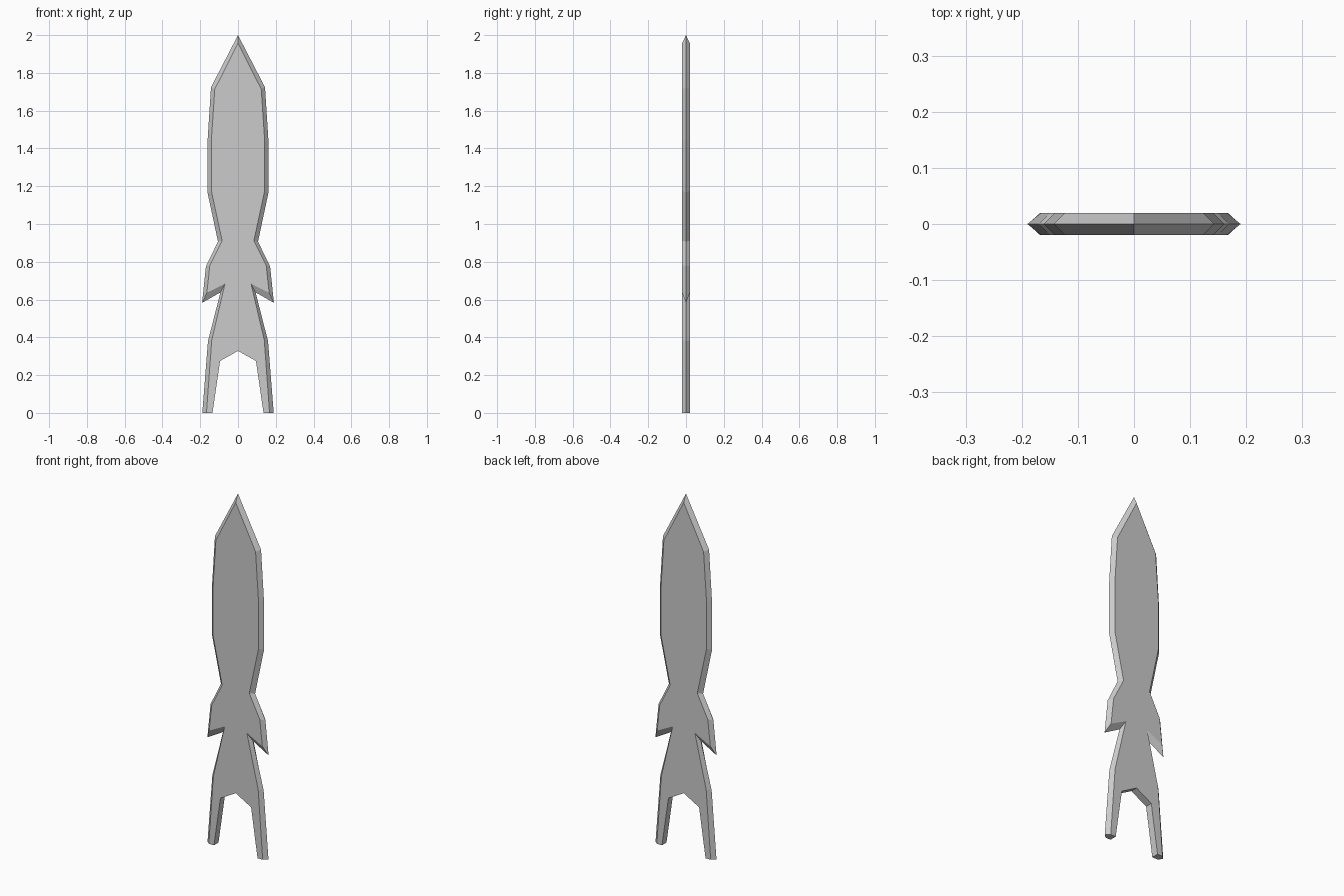
import bpy, bmesh

if "Cube" in bpy.data.objects:
    bpy.data.objects.remove(bpy.data.objects["Cube"])

HALF = 0.02  # half thickness of the blade

# right half, tip to crotch: (sharp edge x, z, flat face x, z)
PROFILE = [
    (0.0, 2.0, 0.0, 1.957),
    (0.143, 1.724, 0.123, 1.714),
    (0.161, 1.443, 0.141, 1.443),
    (0.161, 1.165, 0.141, 1.175),
    (0.106, 0.907, 0.084, 0.911),
    (0.17, 0.775, 0.149, 0.782),
    (0.19, 0.583, 0.165, 0.635),    # barb point
    (0.093, 0.638, 0.069, 0.684),   # notch under barb
    (0.159, 0.38, 0.139, 0.385),
    (0.189, 0.0, 0.167, 0.0),       # foot
    (0.135, 0.0, 0.135, 0.0),
    (0.095, 0.275, 0.095, 0.275),
    (0.0, 0.328, 0.0, 0.328),       # crotch
]


def full_loop(half):
    """Close a half outline by mirroring it across x = 0."""
    return half + [(-x, z) for x, z in reversed(half[1:-1])]


edge = full_loop([(p[0], p[1]) for p in PROFILE])
face = full_loop([(p[2], p[3]) for p in PROFILE])

bm = bmesh.new()
# front face, sharp middle edge, back face
rings = [[bm.verts.new((x, y, z)) for x, z in pts]
         for pts, y in ((face, -HALF), (edge, 0.0), (face, HALF))]
n = len(edge)
for a, b in zip(rings, rings[1:]):
    for i in range(n):
        j = (i + 1) % n
        bm.faces.new((a[i], a[j], b[j], b[i]))
bm.faces.new(rings[0])
bm.faces.new(rings[-1])
bmesh.ops.recalc_face_normals(bm, faces=bm.faces)

mesh = bpy.data.meshes.new("barbed_blade")
bm.to_mesh(mesh)
bm.free()
bpy.context.collection.objects.link(bpy.data.objects.new("barbed_blade", mesh))
